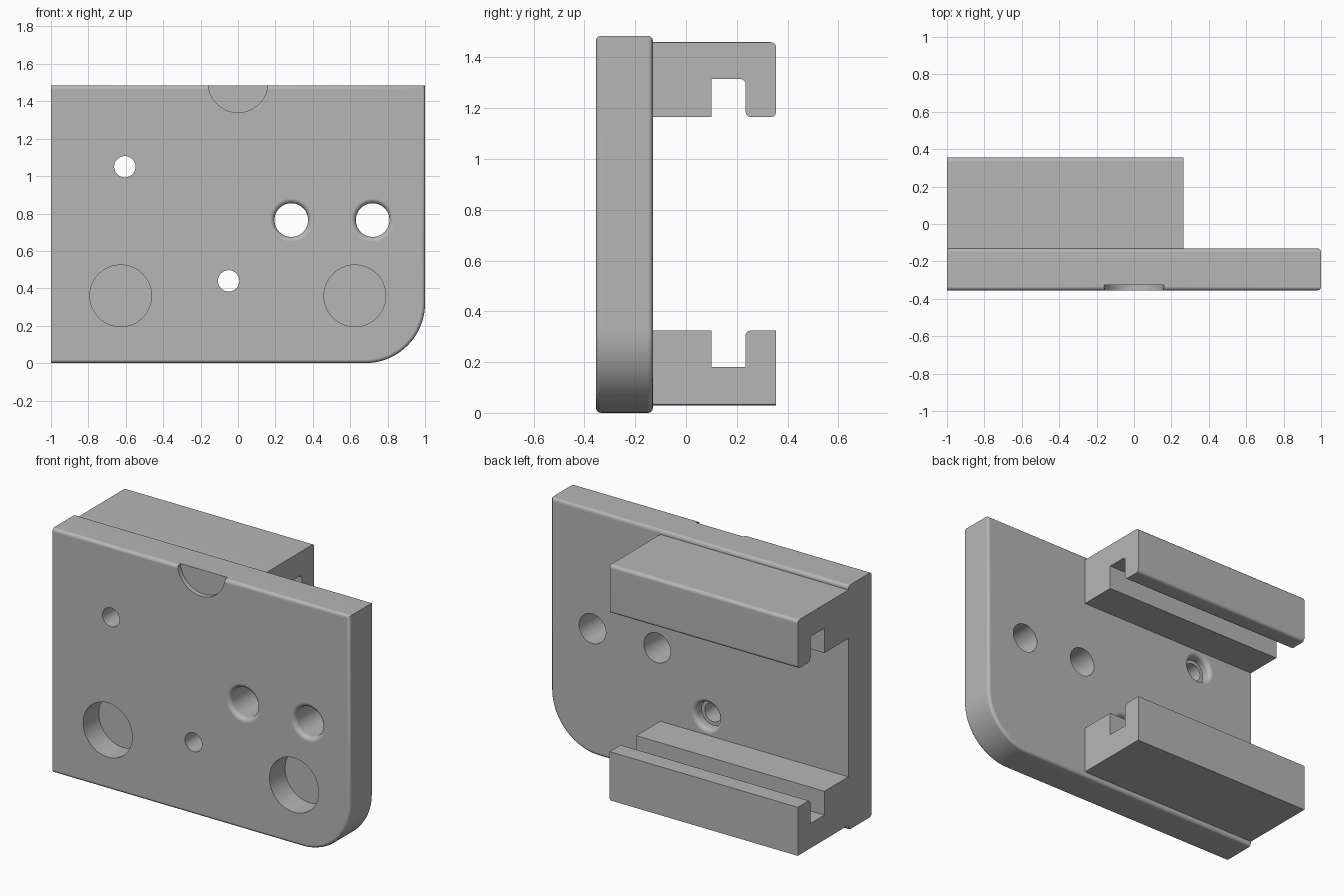
import bpy, bmesh, math

cube = bpy.data.objects.get("Cube")
if cube:
    bpy.data.objects.remove(cube, do_unlink=True)

grey = bpy.data.materials.new("plain_grey")
grey.use_nodes = True
grey.diffuse_color = (0.47, 0.47, 0.47, 1)
bsdf = next(n for n in grey.node_tree.nodes if n.type == 'BSDF_PRINCIPLED')
bsdf.inputs["Base Color"].default_value = grey.diffuse_color

FRONT, BACK, TOP = -0.355, -0.13, 1.485


def make_object(name, bm):
    bmesh.ops.recalc_face_normals(bm, faces=bm.faces[:])
    mesh = bpy.data.meshes.new(name)
    bm.to_mesh(mesh)
    bm.free()
    mesh.materials.append(grey)
    obj = bpy.data.objects.new(name, mesh)
    bpy.context.collection.objects.link(obj)
    return obj


def activate(obj):
    bpy.ops.object.select_all(action='DESELECT')
    obj.select_set(True)
    bpy.context.view_layer.objects.active = obj


def finish(obj):
    activate(obj)
    bpy.ops.object.shade_smooth_by_angle(angle=math.radians(35))
    mod = obj.modifiers.new("flat_normals", 'WEIGHTED_NORMAL')
    mod.keep_sharp = True


def extrude(points, vec):
    bm = bmesh.new()
    face = bm.faces.new([bm.verts.new(p) for p in points])
    new = bmesh.ops.extrude_face_region(bm, geom=[face])["geom"]
    bmesh.ops.translate(bm, verts=[v for v in new if isinstance(v, bmesh.types.BMVert)], vec=vec)
    bmesh.ops.recalc_face_normals(bm, faces=bm.faces[:])
    return bm


def round_edges(bm, rule, radius, segments=3):
    edges = [e for e in bm.edges if rule(e, (e.verts[0].co + e.verts[1].co) / 2)]
    bmesh.ops.bevel(bm, geom=edges, offset=radius, segments=segments, profile=0.5,
                    affect='EDGES', clamp_overlap=True)


# Mounting plate with one large rounded lower corner
R = 0.32
arc = [math.radians(-90 + 90 * i / 20) for i in range(21)]
outline = [(-1, 0)] + [(1 - R + R * math.cos(a), R + R * math.sin(a)) for a in arc]
outline += [(1, TOP), (-1, TOP)]
bm = extrude([(x, FRONT, z) for x, z in outline], (0, BACK - FRONT, 0))
round_edges(bm, lambda e, m: abs(m.y - FRONT) < 1e-4 and m.x > -0.99
            or abs(m.y - BACK) < 1e-4 and m.x > -0.99, 0.02)
plate = make_object("mounting_plate", bm)


# Turned cutters along the depth axis, profile given as (radius, y)
def turn(bm, cx, cz, profile, n=48):
    rings = []
    for r, y in profile:
        rings.append([bm.verts.new((cx + r * math.cos(2 * math.pi * i / n), y,
                                    cz + r * math.sin(2 * math.pi * i / n))) for i in range(n)])
    for a, b in zip(rings, rings[1:]):
        for i in range(n):
            bm.faces.new((a[i], a[(i + 1) % n], b[(i + 1) % n], b[i]))
    bm.faces.new(rings[0])
    bm.faces.new(rings[-1])


def lip(radius, fillet, face, inward):
    angles = [math.radians(18 * i) for i in range(6)]
    return [(radius + fillet - fillet * math.sin(a),
             face + inward * (fillet - fillet * math.cos(a))) for a in angles]


holes = bmesh.new()
for x in (0.285, 0.72):                      # wide holes, rounded at the front
    turn(holes, x, 0.765, [(0.117, -0.4)] + lip(0.09, 0.027, FRONT, 1) + [(0.09, 0)])
for x, z in ((-0.605, 1.05), (-0.05, 0.44)):  # screw holes, recessed at the back
    recess = lip(0.078, 0.027, BACK, -1)
    turn(holes, x, z, [(0.105, 0)] + recess + [(0.078, -0.19), (0.057, -0.19), (0.057, -0.4)])
for x in (-0.627, 0.625):                    # blind round pockets
    turn(holes, x, 0.36, [(0.165, -0.4), (0.165, FRONT + 0.15)], 64)
turn(holes, 0, 1.5, [(0.16, -0.4), (0.16, FRONT + 0.03)], 64)  # shallow top notch
cutter = make_object("hole_cutter", holes)
cutter.hide_render = True

activate(plate)
mod = plate.modifiers.new("holes", 'BOOLEAN')
mod.object = cutter
mod.operation = 'DIFFERENCE'
mod.solver = 'EXACT'
bpy.ops.object.modifier_apply(modifier="holes")
bpy.data.objects.remove(cutter, do_unlink=True)
finish(plate)

# Hooked rails on the back, with slots facing each other
END, OUTER, SLOT_A, SLOT_B = 0.265, 0.355, 0.10, 0.235


def rail(name, outer_z, inner_z, floor_z, upper):
    pts = [(BACK, outer_z), (OUTER, outer_z), (OUTER, inner_z), (SLOT_B, inner_z),
           (SLOT_B, floor_z), (SLOT_A, floor_z), (SLOT_A, inner_z), (BACK, inner_z)]
    bm = extrude([(-1, y, z) for y, z in pts], (END + 1, 0, 0))
    rounded = [(SLOT_B, inner_z)]
    if upper:
        rounded += [(OUTER, outer_z), (OUTER, inner_z), (SLOT_B, floor_z)]
    round_edges(bm, lambda e, m: abs(m.x - (END - 1) / 2) < 0.01 and any(
        abs(m.y - y) + abs(m.z - z) < 1e-4 for y, z in rounded), 0.02)
    # soft edges on the free end
    round_edges(bm, lambda e, m: abs(m.x - END) < 1e-4 and (
        abs(m.z - outer_z) < 1e-4 or upper and abs(m.y - OUTER) < 1e-4), 0.01, 2)
    finish(make_object(name, bm))


rail("upper_rail", 1.46, 1.165, 1.315, True)
rail("lower_rail", 0.03, 0.325, 0.18, False)
